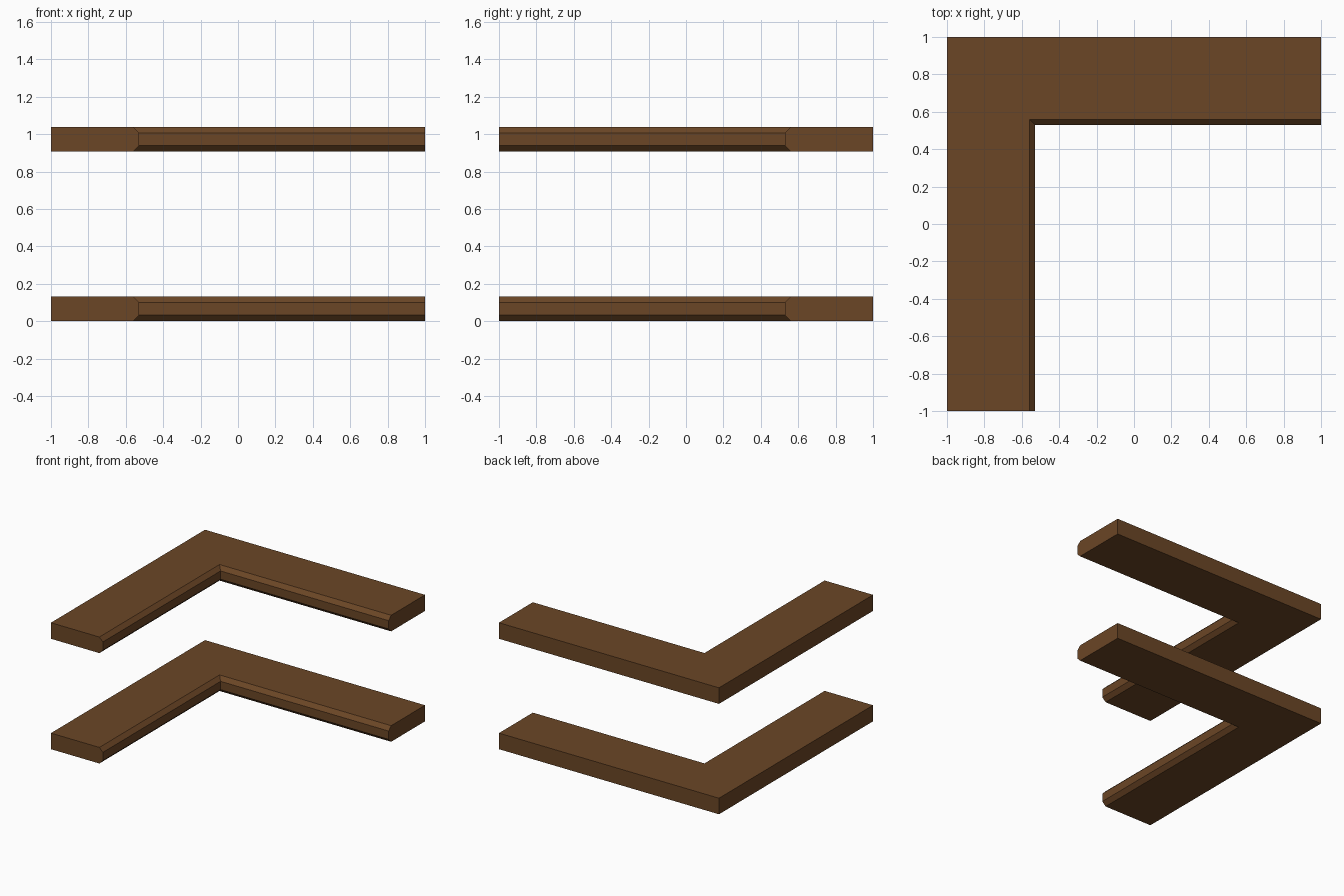
import bpy, bmesh

if "Cube" in bpy.data.objects:
    bpy.data.objects.remove(bpy.data.objects["Cube"])

# Brown wood
wood = bpy.data.materials.new("brown wood")
wood.diffuse_color = (0.147, 0.061, 0.019, 1)
wood.use_nodes = True
wood.node_tree.nodes["Principled BSDF"].inputs["Base Color"].default_value = wood.diffuse_color

# Board cross-section: distance from the outer edge, height
PROFILE = [(0, 0), (0.44, 0), (0.472, 0.032), (0.472, 0.1), (0.44, 0.132), (0, 0.132)]


def corner_shelf(name, z0):
    """Sweep the bevelled section along two walls with a mitred corner."""
    bm = bmesh.new()
    stops = [
        lambda d: (-1 + d, -1),      # front end of left arm
        lambda d: (-1 + d, 1 - d),   # corner mitre
        lambda d: (1, 1 - d),        # right end of back arm
    ]
    rings = [[bm.verts.new((*stop(d), z0 + z)) for d, z in PROFILE] for stop in stops]
    n = len(PROFILE)
    for a, b in zip(rings, rings[1:]):
        for i in range(n):
            j = (i + 1) % n
            bm.faces.new((a[i], a[j], b[j], b[i]))
    bm.faces.new(rings[0])
    bm.faces.new(rings[-1])
    bmesh.ops.recalc_face_normals(bm, faces=bm.faces[:])
    mesh = bpy.data.meshes.new(name)
    bm.to_mesh(mesh)
    bm.free()
    mesh.materials.append(wood)
    ob = bpy.data.objects.new(name, mesh)
    bpy.context.collection.objects.link(ob)


# Two identical L-shaped shelves
corner_shelf("lower_shelf", 0)
corner_shelf("upper_shelf", 0.907)
